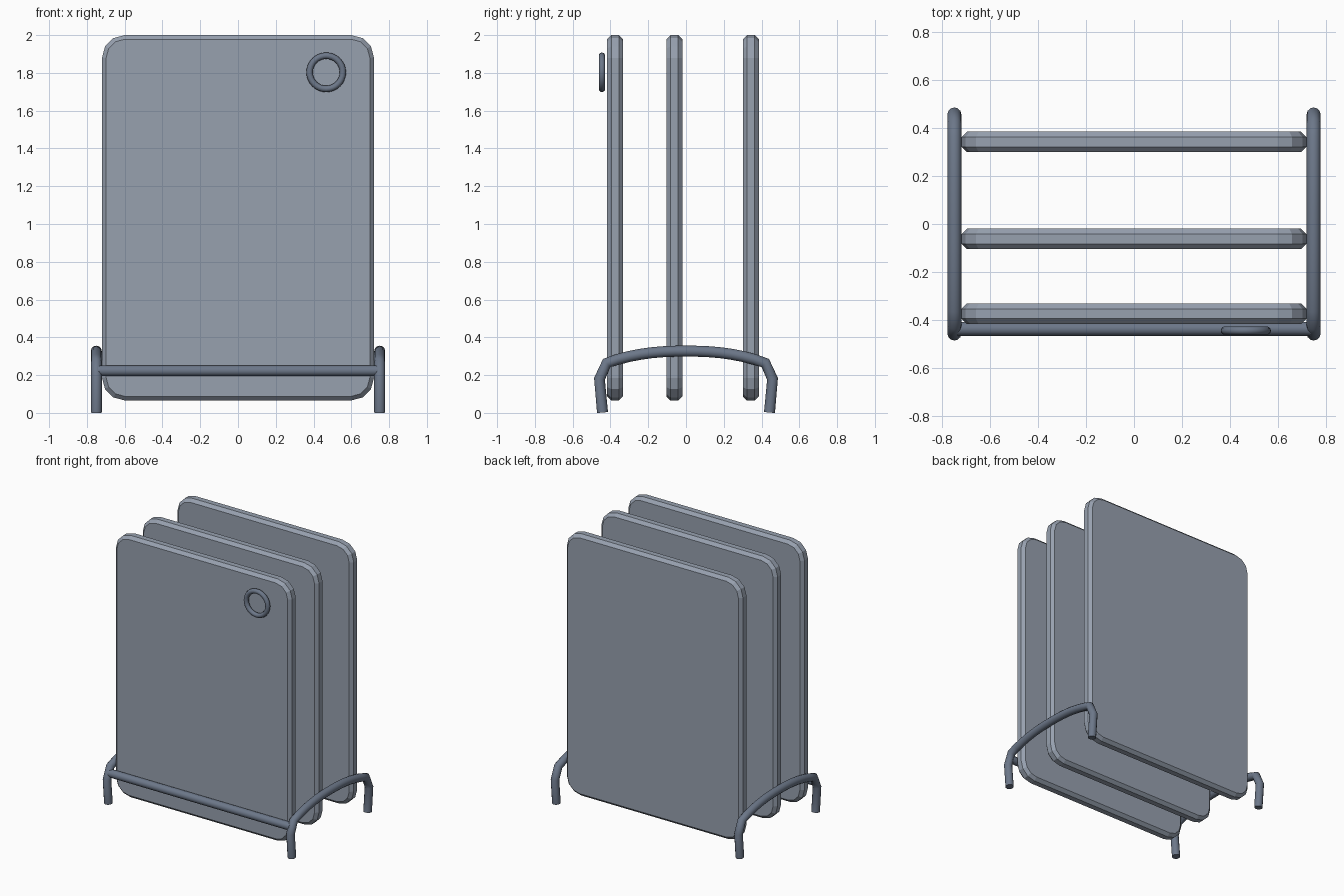
import bpy, bmesh, math

if "Cube" in bpy.data.objects:
    bpy.data.objects.remove(bpy.data.objects["Cube"])

def material(name, color):
    m = bpy.data.materials.new(name)
    m.diffuse_color = (*color, 1)
    m.use_nodes = True
    m.node_tree.nodes["Principled BSDF"].inputs["Base Color"].default_value = m.diffuse_color
    return m

BOARD = material("board_slate", (0.31, 0.355, 0.43))
WIRE = material("wire_slate", (0.15, 0.185, 0.25))

def finish(obj, mat, angle=60):
    obj.data.materials.clear()
    obj.data.materials.append(mat)
    bpy.ops.object.select_all(action='DESELECT')
    obj.select_set(True)
    bpy.context.view_layer.objects.active = obj
    bpy.ops.object.shade_smooth_by_angle(angle=math.radians(angle))

def tube(name, pts, radius):
    cu = bpy.data.curves.new(name, 'CURVE')
    cu.dimensions = '3D'
    cu.bevel_depth = radius
    cu.bevel_resolution = 4
    cu.use_fill_caps = True
    sp = cu.splines.new('POLY')
    sp.points.add(len(pts) - 1)
    for p, co in zip(sp.points, pts):
        p.co = (*co, 1)
    obj = bpy.data.objects.new(name, cu)
    bpy.context.collection.objects.link(obj)
    bpy.ops.object.select_all(action='DESELECT')
    obj.select_set(True)
    bpy.context.view_layer.objects.active = obj
    bpy.ops.object.convert(target='MESH')
    finish(bpy.context.object, WIRE)

def outline(inset):
    # Rounded rectangle in x and z
    w, h, r = 0.72 - inset, 0.967 - inset, 0.12 - inset
    pts = []
    for i, (sx, sz) in enumerate([(1, 1), (-1, 1), (-1, -1), (1, -1)]):
        for k in range(4):
            a = math.radians(90 * i + 30 * k)
            pts.append((sx * (w - r) + r * math.cos(a),
                        1.033 + sz * (h - r) + r * math.sin(a)))
    return pts

def board(name, y, half=0.0425, ch=0.022):
    bm = bmesh.new()
    rings = []
    for inset, dy in [(ch, -half), (0, -half + ch), (0, half - ch), (ch, half)]:
        rings.append([bm.verts.new((x, y + dy, z)) for x, z in outline(inset)])
    n = len(rings[0])
    for a, b in zip(rings, rings[1:]):
        for i in range(n):
            bm.faces.new((a[i], a[(i + 1) % n], b[(i + 1) % n], b[i]))
    bm.faces.new(rings[0])
    bm.faces.new(rings[-1])
    bmesh.ops.recalc_face_normals(bm, faces=bm.faces)
    me = bpy.data.meshes.new(name)
    bm.to_mesh(me)
    bm.free()
    me.materials.append(BOARD)
    bpy.context.collection.objects.link(bpy.data.objects.new(name, me))

# Three upright boards
for name, y in [("front_board", -0.375), ("middle_board", -0.062), ("back_board", 0.343)]:
    board(name, y)

# Arched wire ends with splayed-in feet
arch = [-0.42 + 0.84 * i / 14 for i in range(15)]
path = [(-0.442, 0.002), (-0.458, 0.18)]
path += [(y, 0.264 + 0.063 * (1 - abs(y / 0.42) ** 2.4)) for y in arch]
path += [(0.458, 0.18), (0.442, 0.002)]
for name, x in [("left_wire_end", -0.75), ("right_wire_end", 0.75)]:
    tube(name, [(x, y, z) for y, z in path], 0.029)

# Front cross bar
tube("front_bar", [(-0.74, -0.438, 0.223), (0.74, -0.438, 0.223)], 0.029)

# Hanging ring in front of the front board
bpy.ops.mesh.primitive_torus_add(location=(0.467, -0.445, 1.803), rotation=(math.pi / 2, 0, 0),
    major_radius=0.088, minor_radius=0.017, major_segments=32, minor_segments=10)
bpy.context.object.name = "hanging_ring"
finish(bpy.context.object, WIRE)
